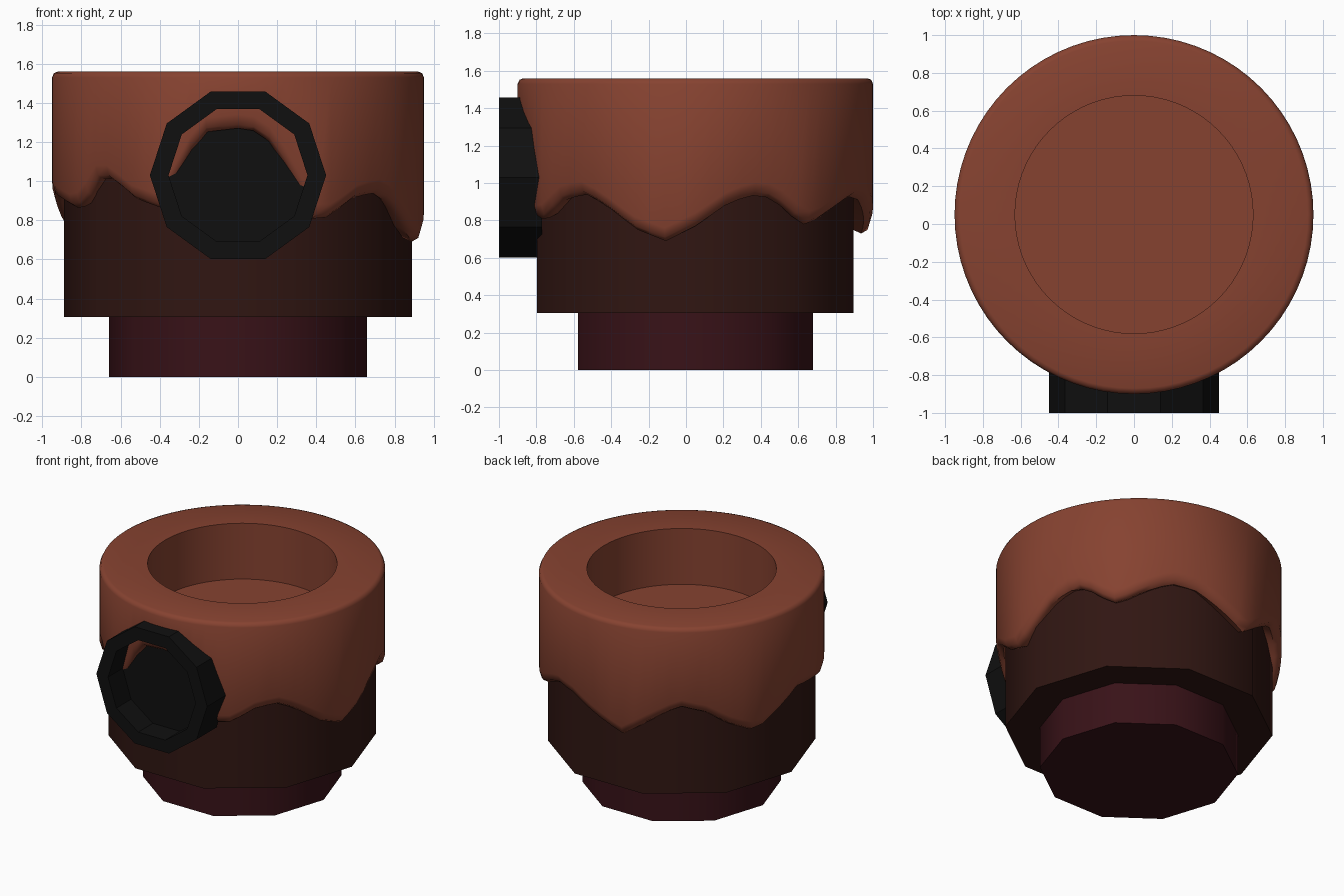
import bpy, bmesh, math

if "Cube" in bpy.data.objects:
    bpy.data.objects.remove(bpy.data.objects["Cube"])

CY = 0.05          # y of the main vertical axis
SIDES = 10


def material(name, rgb):
    m = bpy.data.materials.new(name)
    m.diffuse_color = (*rgb, 1)
    m.use_nodes = True
    m.node_tree.nodes["Principled BSDF"].inputs["Base Color"].default_value = m.diffuse_color
    return m


def finish(name, bm, mat, angle=None):
    bmesh.ops.recalc_face_normals(bm, faces=bm.faces)
    me = bpy.data.meshes.new(name)
    bm.to_mesh(me)
    bm.free()
    ob = bpy.data.objects.new(name, me)
    bpy.context.collection.objects.link(ob)
    me.materials.append(mat)
    if angle:
        bpy.ops.object.select_all(action='DESELECT')
        ob.select_set(True)
        bpy.context.view_layer.objects.active = ob
        bpy.ops.object.shade_smooth_by_angle(angle=math.radians(angle))
    return ob


def skin(bm, rings, caps):
    """Join rings of points with quads, closing the first / last ring if asked."""
    loops = [[bm.verts.new(p) for p in ring] for ring in rings]
    n = len(loops[0])
    for a, b in zip(loops, loops[1:]):
        for i in range(n):
            j = (i + 1) % n
            bm.faces.new((a[i], a[j], b[j], b[i]))
    if caps[0]:
        bm.faces.new(loops[0])
    if caps[1]:
        bm.faces.new(loops[-1])


def turn(i, n):
    a = 2 * math.pi * i / n
    return math.cos(a), math.sin(a)


def column(name, r, z0, z1, mat):
    bm = bmesh.new()
    skin(bm, [[(r * c, CY + r * s, z) for c, s in (turn(i, SIDES) for i in range(SIDES))]
              for z in (z0, z1)], (True, True))
    return finish(name, bm, mat, 40)


# Ten-sided base and body
column("base", 0.66, 0.0, 0.32, material("base_purple", (0.04, 0.006, 0.009)))
column("body", 0.89, 0.305, 1.14, material("body_dark", (0.03, 0.008, 0.006)))

# Round front window: ten-sided ring with a recessed floor
bm = bmesh.new()
section = [(0.45, -0.77), (0.45, -1.0), (0.355, -1.0), (0.355, -0.83)]
skin(bm, [[(r * c, y, 1.03 + r * s) for c, s in (turn(i, SIDES) for i in range(SIDES))]
          for r, y in section], (True, True))
finish("front_window", bm, material("window_black", (0.005, 0.005, 0.005)), 30)

# Dripping coating: lower edge height by angle (degrees from the front towards +x)
DRIP = [(0, 1.27), (8, 1.25), (16, 1.07), (26, 0.78), (33, 0.84), (41, 0.92),
        (51, 0.94), (59, 0.87), (70, 0.75), (80, 0.69), (90, 0.77), (101, 0.89),
        (109, 0.935), (117, 0.92), (124, 0.83), (131, 0.77), (143, 0.86),
        (154, 0.93), (165, 0.91), (176, 0.83), (190, 0.73), (202, 0.86),
        (214, 0.97), (225, 0.92), (236, 0.81), (247, 0.73), (258, 0.83),
        (270, 0.93), (284, 0.90), (296, 0.86), (303, 0.88), (309, 1.01),
        (317, 1.01), (323, 0.92), (335, 0.86), (343.5, 1.12), (349, 1.25), (360, 1.27)]


def edge_height(deg):
    for (a, za), (b, zb) in zip(DRIP, DRIP[1:]):
        if a <= deg <= b:
            return za + (zb - za) * (deg - a) / (b - a)


N = 72
# (radius, height, height is measured from the drip edge)
profile = [(0.835, 0.03, True), (0.90, 0.0, True), (0.935, 0.02, True), (0.95, 0.07, True),
           (0.95, 1.53, False), (0.94, 1.552, False), (0.92, 1.56, False),
           (0.63, 1.56, False), (0.63, 1.15, False)]
rings = []
for r, h, on_edge in profile:
    ring = []
    for i in range(N):
        deg = 360 * i / N
        a = math.radians(deg)
        z = h + (edge_height(deg) if on_edge else 0)
        ring.append((r * math.sin(a), CY - r * math.cos(a), z))
    rings.append(ring)
bm = bmesh.new()
skin(bm, rings, (False, True))
finish("dripping_coating", bm, material("coating_brown", (0.24, 0.055, 0.03)), 50)
